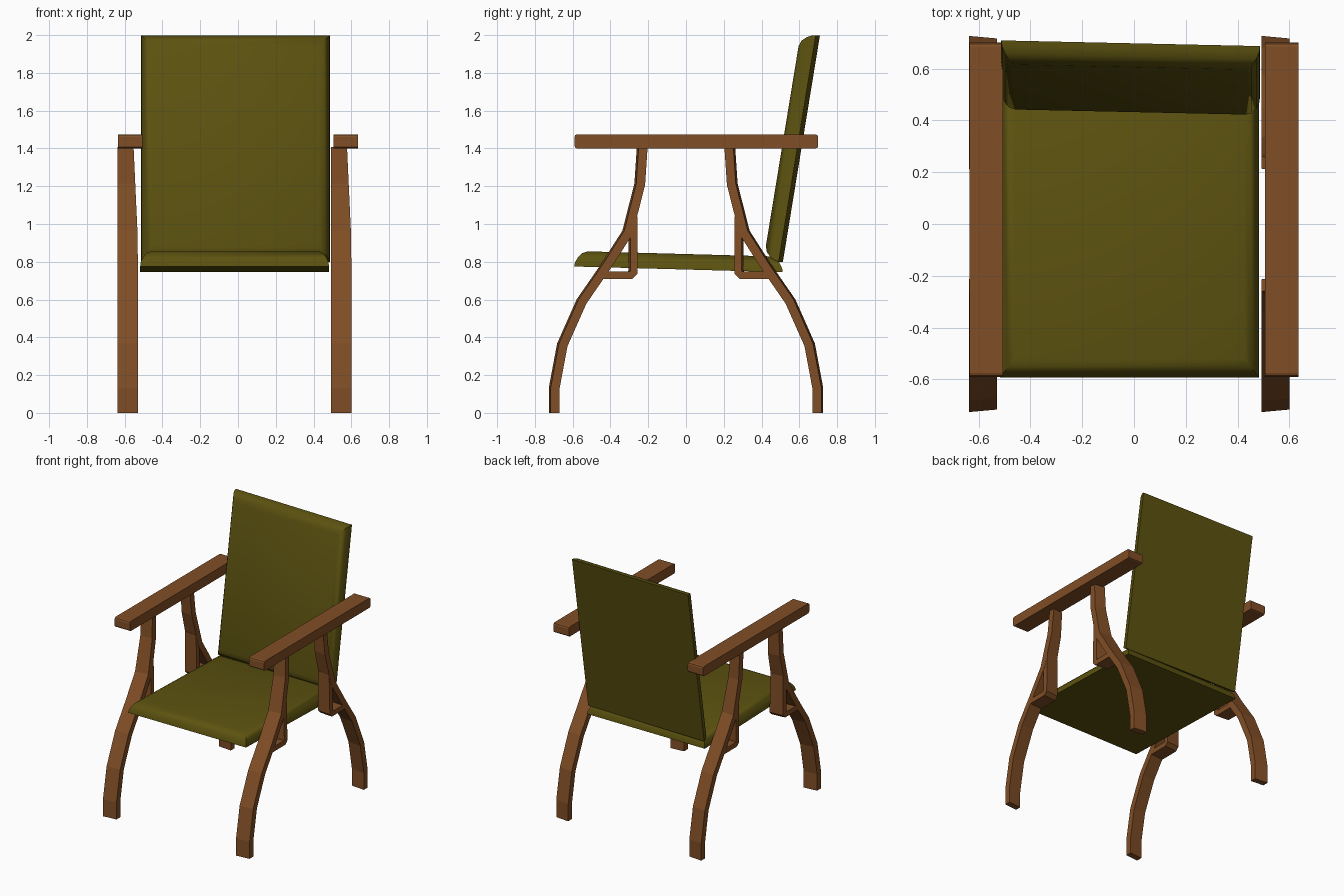
import bpy, bmesh
from mathutils import Vector

cube = bpy.data.objects.get("Cube")
if cube:
    bpy.data.objects.remove(cube, do_unlink=True)


def material(name, rgb):
    m = bpy.data.materials.new(name)
    m.use_nodes = True
    m.diffuse_color = (*rgb, 1)
    node = m.node_tree.nodes["Principled BSDF"]
    node.inputs["Base Color"].default_value = (*rgb, 1)
    node.inputs["Roughness"].default_value = 0.8
    return m


wood = material("brown_wood", (0.22, 0.077, 0.019))
fabric = material("olive_fabric", (0.107, 0.084, 0.005))


def finish(name, bm, mat, smooth=0):
    bmesh.ops.recalc_face_normals(bm, faces=bm.faces)
    mesh = bpy.data.meshes.new(name)
    bm.to_mesh(mesh)
    bm.free()
    mesh.materials.append(mat)
    ob = bpy.data.objects.new(name, mesh)
    bpy.context.collection.objects.link(ob)
    if smooth:
        bpy.ops.object.select_all(action='DESELECT')
        ob.select_set(True)
        bpy.context.view_layer.objects.active = ob
        bpy.ops.object.shade_smooth_by_angle(angle=smooth)
    return ob


def add_bar(bm, path, width, x0, x1, side):
    """Rectangular bar swept along a (y, z) path, mitred at each bend."""
    pts = [Vector(p) for p in path]
    rings = []
    for i, p in enumerate(pts):
        a = (p - pts[max(i - 1, 0)]).normalized()
        b = (pts[min(i + 1, len(pts) - 1)] - p).normalized()
        t = (a + b).normalized()
        n = Vector((-t.y, t.x))
        half = width / 2 / max(t.dot(a if i else b), 0.5)
        l, r = p + n * half, p - n * half
        # outer cheek narrows near the armrest and drafts towards the middle
        xo = x1 - max(0, p.y - 0.9) * 0.045
        rings.append([bm.verts.new((x, side * (q.x + d), q.y)) for x, q, d in
                      ((x0, l, 0), (x0, r, 0), (xo, r, 0.01), (xo, l, 0.01))])
    for a, b in zip(rings, rings[1:]):
        for k in range(4):
            bm.faces.new((a[k], a[(k + 1) % 4], b[(k + 1) % 4], b[k]))
    bm.faces.new(rings[0])
    bm.faces.new(rings[-1])


# Curved legs, each with an angled brace
leg_path = [(-0.703, 0), (-0.703, 0.13), (-0.66, 0.36), (-0.558, 0.59),
            (-0.43, 0.775), (-0.315, 0.955), (-0.25, 1.21), (-0.237, 1.405)]
brace_path = [(-0.465, 0.729), (-0.3, 0.729), (-0.286, 0.743), (-0.286, 1.04)]
for lr, x0 in (("right", -0.638), ("left", 0.492)):
    for fb, side in (("front", 1), ("back", -1)):
        bm = bmesh.new()
        add_bar(bm, leg_path, 0.047, x0, x0 + 0.108, side)
        add_bar(bm, brace_path, 0.038, x0, x0 + 0.108, side)
        finish(f"{fb}_{lr}_leg", bm, wood)

# Armrests with softly chamfered ends
for lr, s in (("right", -1), ("left", 1)):
    bm = bmesh.new()
    bmesh.ops.create_cube(bm, size=1)
    for v in bm.verts:
        v.co = (s * 0.57 + v.co.x * 0.13, 0.055 + v.co.y * 1.29, 1.4375 + v.co.z * 0.075)
    ends = [e for e in bm.edges if abs(e.verts[0].co.y - e.verts[1].co.y) < 0.01
            and abs(e.verts[0].co.z - e.verts[1].co.z) < 0.01]
    bmesh.ops.bevel(bm, geom=ends, offset=0.014, segments=2, profile=0.5, affect='EDGES')
    finish(f"{lr}_armrest", bm, wood)


def cushion(name, length, place):
    """Pad with a flat underside and rounded shoulders; place maps (u, v, h)."""
    bm = bmesh.new()
    rings = []
    for inset, h in ((0, 0), (0.004, 0.022), (0.018, 0.048), (0.04, 0.071), (0.07, 0.082)):
        w, l = 0.5 - inset * 0.8, length / 2 - inset
        rings.append([bm.verts.new(place(u * w, v * l, h))
                      for u, v in ((-1, -1), (1, -1), (1, 1), (-1, 1))])
    for a, b in zip(rings, rings[1:]):
        for k in range(4):
            bm.faces.new((a[k], a[(k + 1) % 4], b[(k + 1) % 4], b[k]))
    bm.faces.new(rings[0])
    bm.faces.new(rings[-1])
    return finish(name, bm, fabric, smooth=0.6)


# Seat, sloping slightly down towards the back
seat_mid = Vector((-0.018, -0.04, 0.76))
seat_dir = Vector((0, 1.1, -0.03)).normalized()
seat_up = Vector((0, 0.03, 1.1)).normalized()
cushion("seat", 1.105,
        lambda u, v, h: seat_mid + Vector((u, 0, 0)) + seat_dir * v + seat_up * h)

# Reclined backrest, turned a touch about the vertical
low, high = Vector((-0.013, 0.502, 0.8)), Vector((-0.013, 0.698, 1.998))
back_dir = (high - low).normalized()
back_out = Vector((0, -back_dir.z, back_dir.y))
cushion("backrest", (high - low).length,
        lambda u, v, h: (low + high) / 2 + Vector((u, -0.022 * u, 0)) + back_dir * v + back_out * h)
